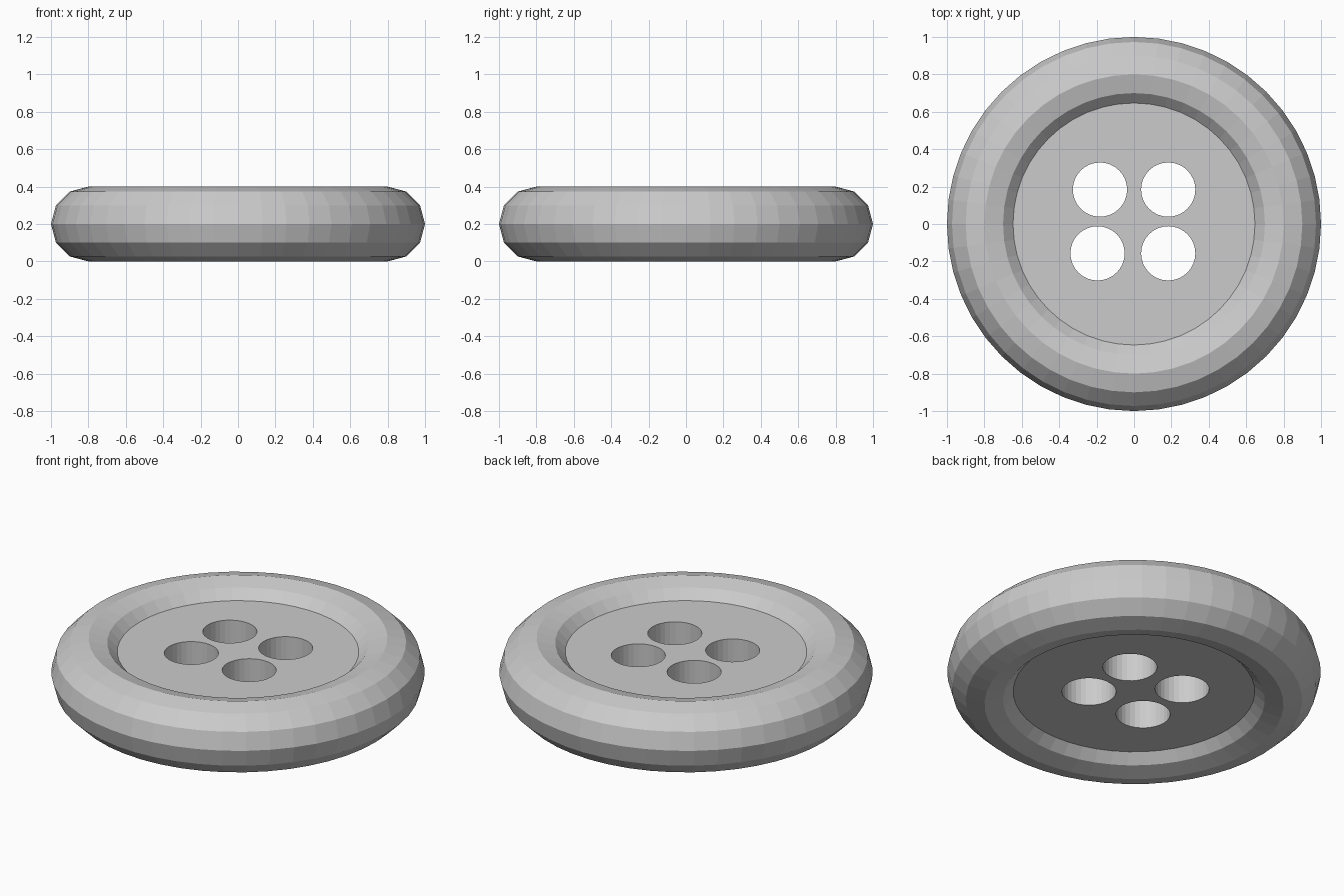
import bpy

if "Cube" in bpy.data.objects:
    bpy.data.objects.remove(bpy.data.objects["Cube"])

grey = bpy.data.materials.new("button_grey")
grey.diffuse_color = (0.6, 0.6, 0.6, 1)
grey.use_nodes = True
grey.node_tree.nodes["Principled BSDF"].inputs["Base Color"].default_value = grey.diffuse_color

# Rounded rim
bpy.ops.mesh.primitive_torus_add(major_segments=48, minor_segments=12,
                                 major_radius=0.8, minor_radius=0.2,
                                 location=(0, 0, 0.2))
rim = bpy.context.object
rim.name = "rim"
rim.data.materials.append(grey)

# Recessed centre plate
bpy.ops.mesh.primitive_cylinder_add(vertices=48, radius=0.7, depth=0.24,
                                    location=(0, 0, 0.2))
plate = bpy.context.object
plate.name = "centre_plate"
plate.data.materials.append(grey)

# Four slightly uneven thread holes
for i, (x, y) in enumerate([(-0.182, 0.184), (0.183, 0.184),
                            (-0.195, -0.157), (0.183, -0.157)]):
    bpy.ops.mesh.primitive_cylinder_add(vertices=32, radius=0.145, depth=1,
                                        location=(x, y, 0.2))
    cutter = bpy.context.object
    cutter.name = f"hole_cutter_{i + 1}"
    cutter.data.materials.append(grey)
    mod = plate.modifiers.new(f"hole_{i + 1}", 'BOOLEAN')
    mod.operation = 'DIFFERENCE'
    mod.solver = 'EXACT'
    mod.object = cutter
    bpy.context.view_layer.objects.active = plate
    bpy.ops.object.modifier_apply(modifier=mod.name)
    bpy.data.objects.remove(cutter)
